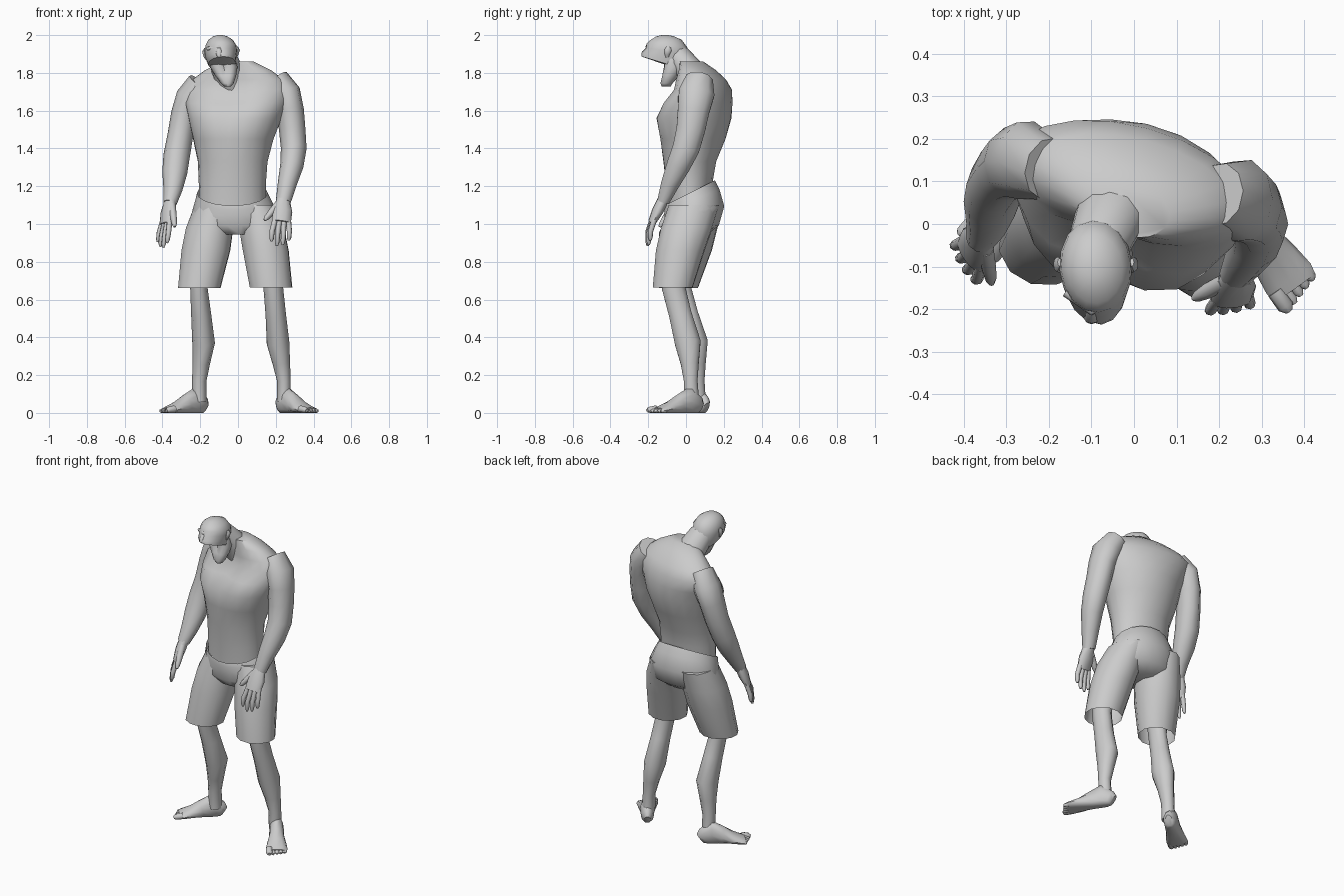
import bpy, bmesh, math
from mathutils import Vector as V


def skin(name, rings, caps=(True, True), angle=55):
    """Bridge equal-sized rings of points into one smooth shaded object."""
    bm = bmesh.new()
    loops = [[bm.verts.new(p) for p in r] for r in rings]
    n = len(loops[0])
    for a, b in zip(loops, loops[1:]):
        for i in range(n):
            j = (i + 1) % n
            bm.faces.new((a[i], a[j], b[j], b[i]))
    if caps[0]:
        bm.faces.new(loops[0][::-1])
    if caps[1]:
        bm.faces.new(loops[-1])
    bmesh.ops.recalc_face_normals(bm, faces=bm.faces)
    me = bpy.data.meshes.new(name)
    bm.to_mesh(me)
    bm.free()
    ob = bpy.data.objects.new(name, me)
    bpy.context.collection.objects.link(ob)
    bpy.ops.object.select_all(action='DESELECT')
    ob.select_set(True)
    bpy.context.view_layer.objects.active = ob
    bpy.ops.object.shade_smooth_by_angle(angle=math.radians(angle))
    return ob


def loft(name, secs, n=16, caps=(True, True)):
    """Level rings: x, y, z, rx, ry, turn (deg), slope in y, front notch."""
    rings = []
    for s in secs:
        x, y, z, rx, ry, turn, slope, notch = (tuple(s) + (0, 0, 0))[:8]
        c, w = math.cos(math.radians(turn)), math.sin(math.radians(turn))
        ring = []
        for i in range(n):
            a = 2 * math.pi * i / n
            d = abs(i - n * 3 // 4)
            k = 1 - notch * (1 if d == 0 else .35 if d == 1 else 0)
            px, py = rx * math.cos(a) * k, ry * math.sin(a) * k
            ring.append((x + px * c - py * w, y + px * w + py * c, z + slope * py))
        rings.append(ring)
    return skin(name, rings, caps)


def tube(name, secs, side=(1, 0, 0), n=10, floor=False):
    """Rings square to a path: x, y, z, radius along side, other radius."""
    pts = [V(s[:3]) for s in secs]
    rings = []
    for i, s in enumerate(secs):
        t = (pts[min(i + 1, len(pts) - 1)] - pts[max(i - 1, 0)]).normalized()
        sd = V(side)
        sd = (sd - t * sd.dot(t)).normalized()
        u = t.cross(sd)
        ring = []
        for k in range(n):
            a = 2 * math.pi * k / n
            p = pts[i] + sd * s[3] * math.cos(a) + u * s[4] * math.sin(a)
            if floor:
                p.z = max(p.z, 0)
            ring.append(p)
        rings.append(ring)
    return skin(name, rings)


# Twisted torso with chest groove
loft("torso", [
    (-.03, .015, 1.10, .175, .115, 0, .4), (-.03, .02, 1.22, .178, .125, -2, .2),
    (-.028, .02, 1.33, .185, .14, -5, 0), (-.025, .035, 1.45, .215, .175, -8, 0, .06),
    (-.015, .035, 1.56, .25, .205, -10, 0, .2), (-.01, .06, 1.64, .275, .18, -13, 0, .28),
    (-.005, .09, 1.71, .29, .14, -15, 0, .22), (0, .08, 1.765, .25, .12, -15, 0, .1),
    (0, .06, 1.815, .18, .09, -15), (.0, .03, 1.86, .085, .06, -15)], 20)

# Neck
tube("neck", [(-.03, .06, 1.74, .10, .085), (-.055, .02, 1.81, .085, .075),
              (-.08, -.04, 1.88, .075, .07), (-.09, -.07, 1.91, .06, .06)], n=12)

# Head: skull and upper jaw with sloping mouth roof
loft("head", [
    (-.08, -.115, 1.845, .04, .09, 0, -.35), (-.085, -.115, 1.85, .072, .122, 4, -.3),
    (-.09, -.11, 1.875, .08, .125, 4, -.25), (-.09, -.10, 1.915, .086, .112, 4, -.15),
    (-.09, -.10, 1.945, .082, .108, 4, -.1), (-.092, -.105, 1.975, .065, .082, 4),
    (-.094, -.11, 1.993, .038, .048, 4), (-.095, -.11, 2.0, .014, .018, 4)], 16)
# Dropped lower jaw with hollow mouth
loft("lower_jaw", [
    (-.055, -.105, 1.728, .018, .024), (-.057, -.105, 1.745, .034, .034, 0, 0, .1),
    (-.065, -.085, 1.785, .055, .05, 0, 0, .35), (-.075, -.07, 1.83, .072, .062, 0, 0, .5),
    (-.085, -.07, 1.875, .074, .06, 0, 0, .4)], 16)
# Nose, brow and ears
tube("nose", [(-.1, -.195, 1.935, .012, .01), (-.1, -.222, 1.905, .018, .014),
              (-.1, -.226, 1.888, .012, .01)], n=8)
tube("brow", [(-.16, -.16, 1.928, .01, .012), (-.1, -.203, 1.938, .012, .012),
              (-.035, -.165, 1.934, .01, .012)], (0, 0, 1), 8)
for name, x, z, s in (("ear_right_side", -.005, 1.91, 1), ("ear_left_side", -.175, 1.90, -1)):
    tube(name, [(x - .006 * s, -.1, z - .028, .005, .008), (x, -.1, z - .01, .008, .014),
                (x + .005 * s, -.095, z + .012, .01, .019),
                (x, -.09, z + .028, .005, .01)], n=8)

# Arms
tube("arm_right_side", [
    (.20, .07, 1.765, .07, .075), (.255, .055, 1.69, .078, .10), (.277, .04, 1.60, .072, .088),
    (.287, .025, 1.50, .07, .08), (.295, .0, 1.40, .068, .075), (.285, -.04, 1.31, .062, .066),
    (.26, -.085, 1.21, .05, .05), (.24, -.12, 1.12, .04, .034)])
tube("arm_left_side", [
    (-.20, .13, 1.745, .07, .075), (-.255, .15, 1.67, .075, .095), (-.285, .145, 1.58, .07, .085),
    (-.305, .125, 1.47, .068, .075), (-.325, .09, 1.36, .07, .07), (-.335, .05, 1.27, .066, .06),
    (-.345, .0, 1.18, .05, .046), (-.36, -.035, 1.11, .036, .036)])


def hand(label, wrist, knuckle, wide, tip_dir, thumb):
    """Flat palm, four jointed fingers and a thumb on the -wide side."""
    a, k, w, d = V(wrist), V(knuckle), V(wide).normalized(), V(tip_dir).normalized()
    m = a.lerp(k, .5)
    tube("palm_" + label, [(*a, .035, .03), (*m, .053, .03), (*k, .05, .02)], w)
    for i, ln in enumerate((.105, .13, .125, .10)):
        s = k + w * (i - 1.5) * .027
        j = s + d * ln * .5 + w * (i - 1.5) * .004
        e = j + (d + V((0, .25, -.35))).normalized() * ln * .5
        tube(f"finger_{label}_{i + 1}", [(*s.lerp(a, .15), .015, .015), (*j, .014, .014),
                                         (*j.lerp(e, .7), .012, .012), (*e, .006, .006)], w, 8)
    s, e = a.lerp(k, .2) - w * .025, V(thumb)
    tube("thumb_" + label, [(*s, .02, .02), (*s.lerp(e, .5), .02, .018),
                            (*s.lerp(e, .85), .014, .014), (*e, .007, .007)], (0, 1, 0), 8)


hand("right_side", (.24, -.12, 1.13), (.23, -.18, 1.01), (1, .15, 0), (-.08, -.3, -1),
     (.14, -.175, 1.02))
hand("left_side", (-.358, -.03, 1.125), (-.383, -.075, 1.0), (-.5, .8, 0), (-.2, -.3, -1),
     (-.335, -.14, .985))

# Shorts: seat and two open legs
loft("shorts_seat", [
    (-.03, .02, 1.165, .187, .135, 0, .5), (-.025, .03, 1.13, .2, .15, 0, .35),
    (-.02, .045, 1.07, .222, .16, 0, .15), (-.018, .03, .99, .22, .145),
    (-.012, .015, .945, .14, .10)], 18, (False, True))
for name, secs in (
    ("shorts_leg_left_side", [(-.125, .055, 1.10, .105, .145), (-.15, .03, .98, .128, .14),
                              (-.17, .005, .86, .132, .135), (-.205, -.04, .66, .115, .105)]),
    ("shorts_leg_right_side", [(.085, .045, 1.10, .105, .14), (.125, .005, .98, .122, .14),
                               (.147, -.03, .86, .124, .132), (.175, -.07, .665, .115, .108)])):
    loft(name, [s + (12,) for s in secs], 12, (True, False))

# Bare lower legs
tube("leg_right_side", [
    (.18, -.07, .80, .06, .065), (.187, -.065, .66, .052, .065), (.20, -.03, .52, .054, .063),
    (.212, .01, .37, .06, .072), (.23, .02, .26, .046, .05), (.243, .025, .17, .036, .038),
    (.243, .03, .06, .036, .042)])
tube("leg_left_side", [
    (-.205, -.04, .80, .06, .065), (-.207, -.035, .66, .046, .065), (-.195, .005, .52, .053, .063),
    (-.182, .045, .37, .06, .075), (-.195, .055, .26, .046, .052), (-.205, .06, .17, .038, .04),
    (-.205, .065, .06, .038, .042)])


def foot(label, heel, toe, inner):
    """Wedge along heel-to-toe, then five short toes; inner is the big toe side."""
    h, t = V((*heel, 0)), V((*toe, 0))
    d = t - h
    side = V((0, 0, 1)).cross(d).normalized() * inner
    secs = []
    for f, w, top in ((0, .02, .06), (.06, .036, .09), (.22, .042, .14), (.42, .044, .10),
                      (.62, .056, .062), (.8, .063, .038), (.88, .058, .028)):
        p = h + d * f
        secs.append((p.x, p.y, top * .42, w, top * .58))
    tube("foot_" + label, secs, side, 12, True)
    for i in range(5):
        o = side * (.043 - i * .022)
        r = .02 if i == 0 else .013
        a, b = h + d * .82 + o, h + d * (1 - .022 * i) + o
        m = a.lerp(b, .75)
        tube(f"toe_{label}_{i + 1}", [(a.x, a.y, r, r, r), (m.x, m.y, r * .8, r, r * .8),
                                      (b.x, b.y, r * .6, r * .5, r * .5)], side, 8, True)


foot("right_side", (.22, .075), (.40, -.18), -1)
foot("left_side", (-.175, .105), (-.405, -.075), 1)
